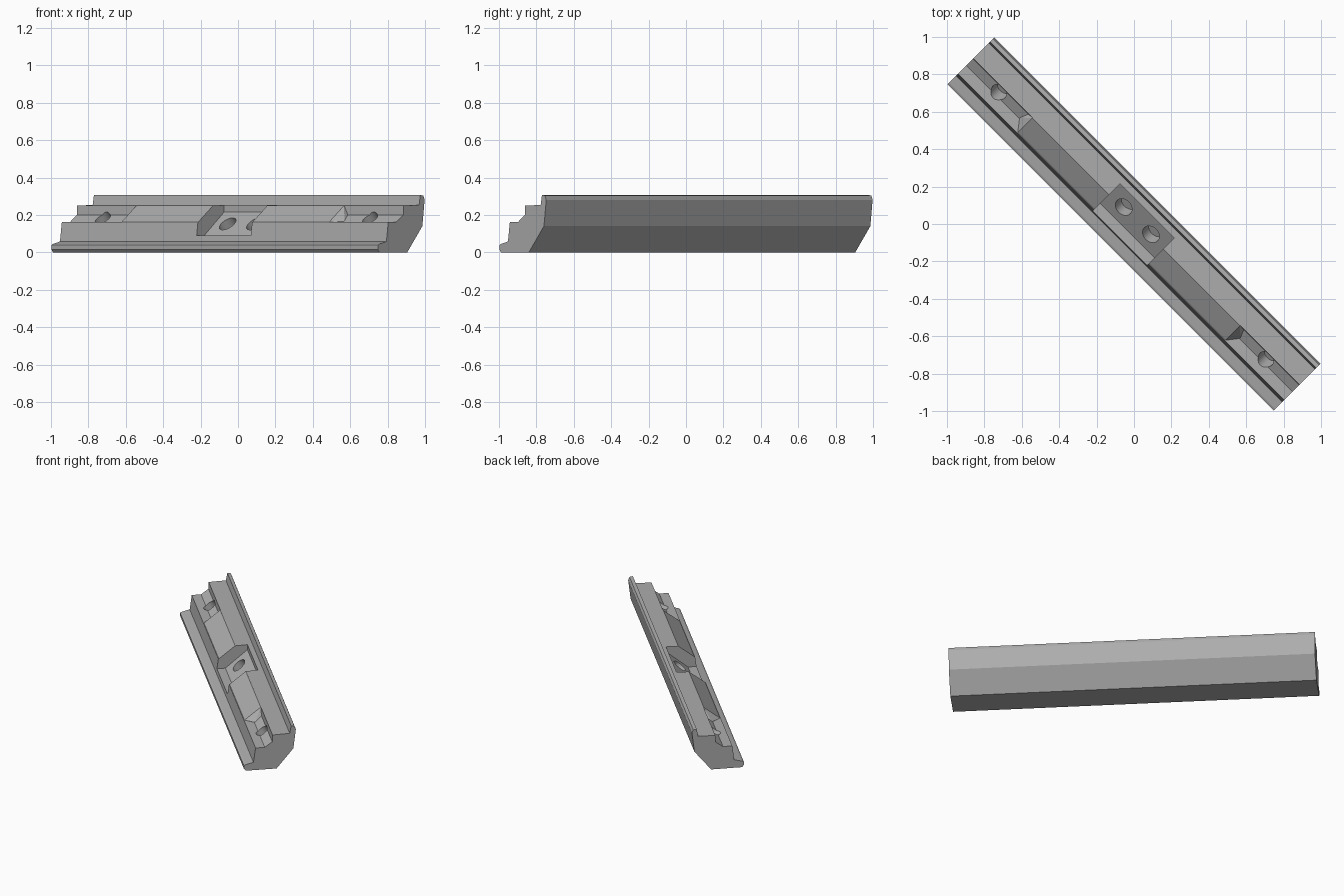
import bpy, bmesh, math
from mathutils import Matrix, Vector

if "Cube" in bpy.data.objects:
    bpy.data.objects.remove(bpy.data.objects["Cube"])

grey = bpy.data.materials.new("mid grey")
grey.diffuse_color = (0.42, 0.42, 0.42, 1)
grey.use_nodes = True
grey.node_tree.nodes["Principled BSDF"].inputs["Base Color"].default_value = grey.diffuse_color
TURN = Matrix.Rotation(-math.pi / 4, 4, 'Z')   # the bar lies diagonally


def finish(name, bm, hidden=False):
    bmesh.ops.recalc_face_normals(bm, faces=bm.faces)
    bm.transform(TURN)
    mesh = bpy.data.meshes.new(name)
    bm.to_mesh(mesh)
    bm.free()
    mesh.materials.append(grey)
    obj = bpy.data.objects.new(name, mesh)
    bpy.context.collection.objects.link(obj)
    obj.hide_render = obj.hide_viewport = hidden
    return obj


def prism(name, profile, u0, u1, hidden=False):
    """Extrude a (v, z) cross-section along the bar from u0 to u1."""
    bm = bmesh.new()
    a = [bm.verts.new((u0, v, z)) for v, z in profile]
    b = [bm.verts.new((u1, v, z)) for v, z in profile]
    bm.faces.new(a)
    bm.faces.new(b)
    for i in range(len(a)):
        j = (i + 1) % len(a)
        bm.faces.new((a[i], a[j], b[j], b[i]))
    return finish(name, bm, hidden)


def cut(target, cutter):
    m = target.modifiers.new(cutter.name, 'BOOLEAN')
    m.operation = 'DIFFERENCE'
    m.solver = 'EXACT'
    m.object = cutter


# main rail with stepped top, front lip and bevelled back
bar = prism("rail", [
    (-0.165, 0), (0.046, 0), (0.16, 0.14), (0.177, 0.28), (0.168, 0.303),
    (0.145, 0.307), (0.135, 0.253), (0.018, 0.25), (0.016, 0.20),
    (-0.035, 0.163), (-0.098, 0.163), (-0.112, 0.058), (-0.165, 0.045),
    (-0.177, 0.038), (-0.177, 0.015)], -1.234, 1.234)

# centre pocket with flat front floor and sloped back floor
cut(bar, prism("pocket_cutter", [
    (-0.3, 0.09), (-0.05, 0.09), (0.1, 0.215), (0.1, 0.4), (-0.3, 0.4)],
    -0.205, 0.205, True))

# blind screw holes, square to the sloped surfaces
NORMAL = Vector((0, -0.64, 0.768))


def hole(name, u, v, z, radius, depth):
    bm = bmesh.new()
    bmesh.ops.create_cone(bm, cap_ends=True, segments=32, radius1=radius,
                          radius2=radius, depth=depth + 0.12)
    spin = NORMAL.to_track_quat('Z', 'Y').to_matrix().to_4x4()
    centre = Vector((u, v, z)) + NORMAL * (0.12 - depth) / 2
    bm.transform(Matrix.Translation(centre) @ spin)
    cut(bar, finish(name, bm, True))


for side in (-1, 1):
    hole("centre_hole_cutter", side * 0.103, 0.025, 0.152, 0.05, 0.07)
    hole("end_hole_cutter", side * 1.01, -0.012, 0.18, 0.045, 0.07)

    # sloped ramp blocks with a slanted outer end
    bm = bmesh.new()
    outline = [(-0.094, 0.163), (0.0165, 0.25), (0.03, 0.249),
               (0.03, 0.12), (-0.09, 0.12)]
    inner = [bm.verts.new((side * 0.205, v, z)) for v, z in outline]
    outer = [bm.verts.new((side * 0.785, v, z)) for v, z in outline]
    tip = bm.verts.new((side * 0.835, -0.03, 0.164))
    root = bm.verts.new((side * 0.835, 0.03, 0.164))
    bm.faces.new(inner)
    for i in range(5):
        j = (i + 1) % 5
        bm.faces.new((inner[i], inner[j], outer[j], outer[i]))
    bm.faces.new((outer[0], outer[1], tip))
    bm.faces.new((outer[1], outer[2], root, tip))
    bm.faces.new((outer[2], outer[3], root))
    bm.faces.new((outer[3], outer[4], tip, root))
    bm.faces.new((outer[4], outer[0], tip))
    finish("ramp_left" if side < 0 else "ramp_right", bm)
